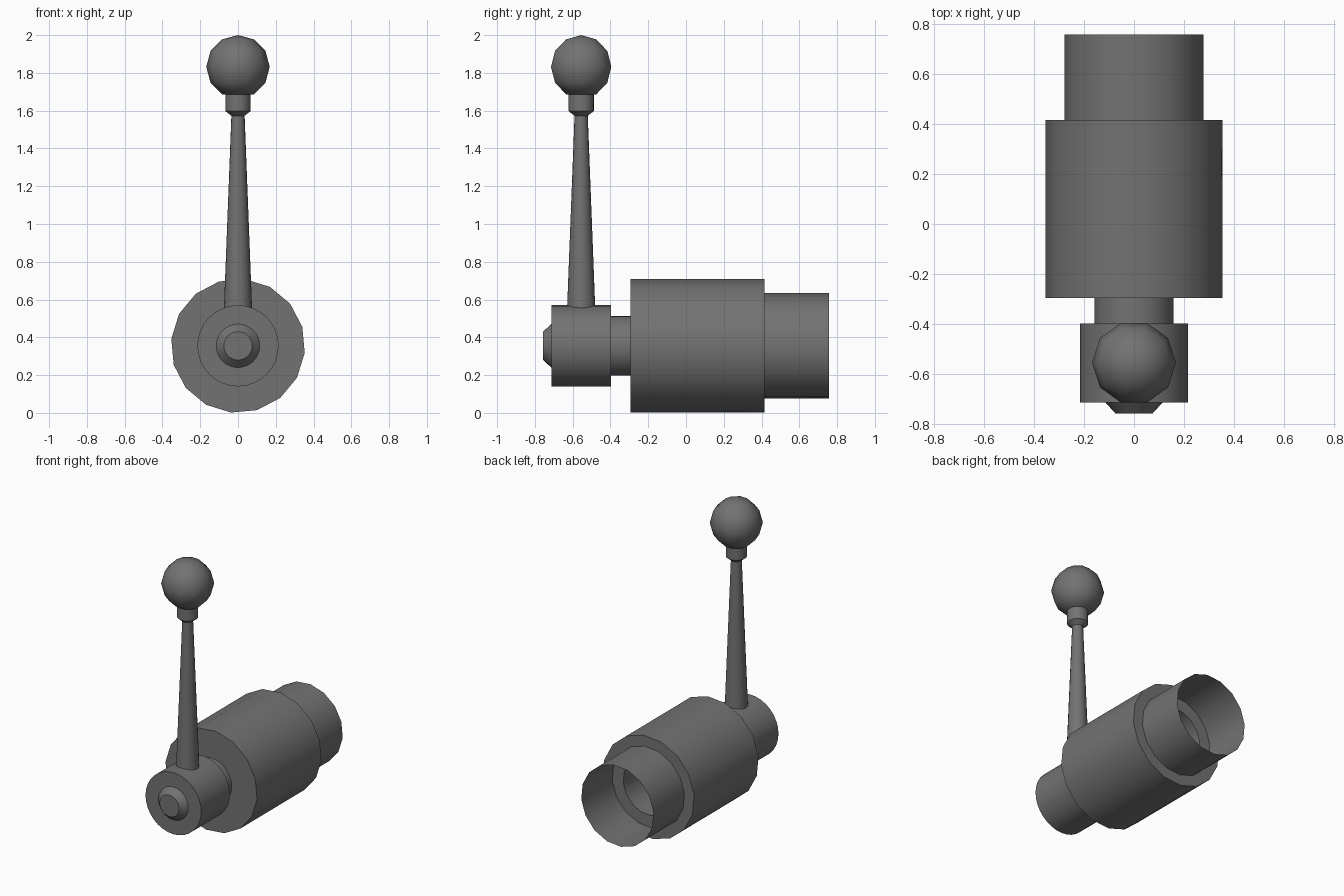
import bpy, math
from mathutils import Matrix, Vector

cube = bpy.data.objects.get("Cube")
if cube:
    bpy.data.objects.remove(cube, do_unlink=True)

grey = bpy.data.materials.new("dark_grey")
grey.use_nodes = True
COLOUR = (0.17, 0.17, 0.17, 1)
grey.diffuse_color = COLOUR
grey.node_tree.nodes["Principled BSDF"].inputs["Base Color"].default_value = COLOUR

AXIS_Z = 0.355
HANDLE_Y = -0.555


def lathe(name, profile, sides, matrix, phase=0.0, smooth=30):
    """Spin (radius, height) points round local z; radius 0 makes a pole."""
    verts, rings, faces = [], [], []
    for r, h in profile:
        n = sides if r > 0 else 1
        ring = []
        for i in range(n):
            a = math.radians(phase) + math.tau * i / sides
            ring.append(len(verts))
            verts.append((r * math.cos(a), r * math.sin(a), h))
        rings.append(ring)
    for low, high in zip(rings, rings[1:]):
        for i in range(sides):
            j = (i + 1) % sides
            if len(low) == 1:
                faces.append((low[0], high[j], high[i]))
            elif len(high) == 1:
                faces.append((low[i], low[j], high[0]))
            else:
                faces.append((low[i], low[j], high[j], high[i]))
    mesh = bpy.data.meshes.new(name)
    mesh.from_pydata(verts, [], faces)
    mesh.transform(matrix)
    mesh.materials.append(grey)
    obj = bpy.data.objects.new(name, mesh)
    bpy.context.collection.objects.link(obj)
    bpy.ops.object.select_all(action="DESELECT")
    obj.select_set(True)
    bpy.context.view_layer.objects.active = obj
    bpy.ops.object.shade_smooth_by_angle(angle=math.radians(smooth))
    return obj


# Local z becomes +y for the horizontal parts
along_y = Matrix.Translation((0, 0, AXIS_Z)) @ Matrix.Rotation(-math.pi / 2, 4, "X")
upright = Matrix.Translation((0, HANDLE_Y, 0))

# Main barrel with a blind bore at the back
lathe("barrel", [(0, -0.295), (0.355, -0.295), (0.355, 0.415), (0.195, 0.415),
                 (0.195, -0.2), (0, -0.2)], 16, along_y, phase=6)

# Thin open sleeve at the back
lathe("rear_sleeve", [(0.28, 0.415), (0.28, 0.757)], 16, along_y, phase=6)

# Neck, hub and bevelled cap at the front
lathe("neck", [(0.158, -0.4), (0.158, -0.295)], 32, along_y)
lathe("hub", [(0, -0.713), (0.215, -0.713), (0.215, -0.397), (0, -0.397)], 32, along_y)
lathe("end_cap", [(0, -0.757), (0.075, -0.757), (0.115, -0.713)], 32, along_y)

# Tapered lever, collar and ball grip
lathe("lever", [(0.075, 0.54), (0.034, 1.6)], 16, upright)
lathe("collar", [(0, 1.573), (0.035, 1.573), (0.067, 1.598), (0.067, 1.7)], 24, upright)

BALL_R, BALL_Z = 0.168, 1.832
ball = [(0, BALL_Z - BALL_R * math.cos(math.radians(30)))]
for deg in range(150, 0, -30):
    a = math.radians(deg)
    ball.append((BALL_R * math.sin(a), BALL_Z + BALL_R * math.cos(a)))
ball.append((0, BALL_Z + BALL_R))
lathe("ball_grip", ball, 10, upright, smooth=50)
